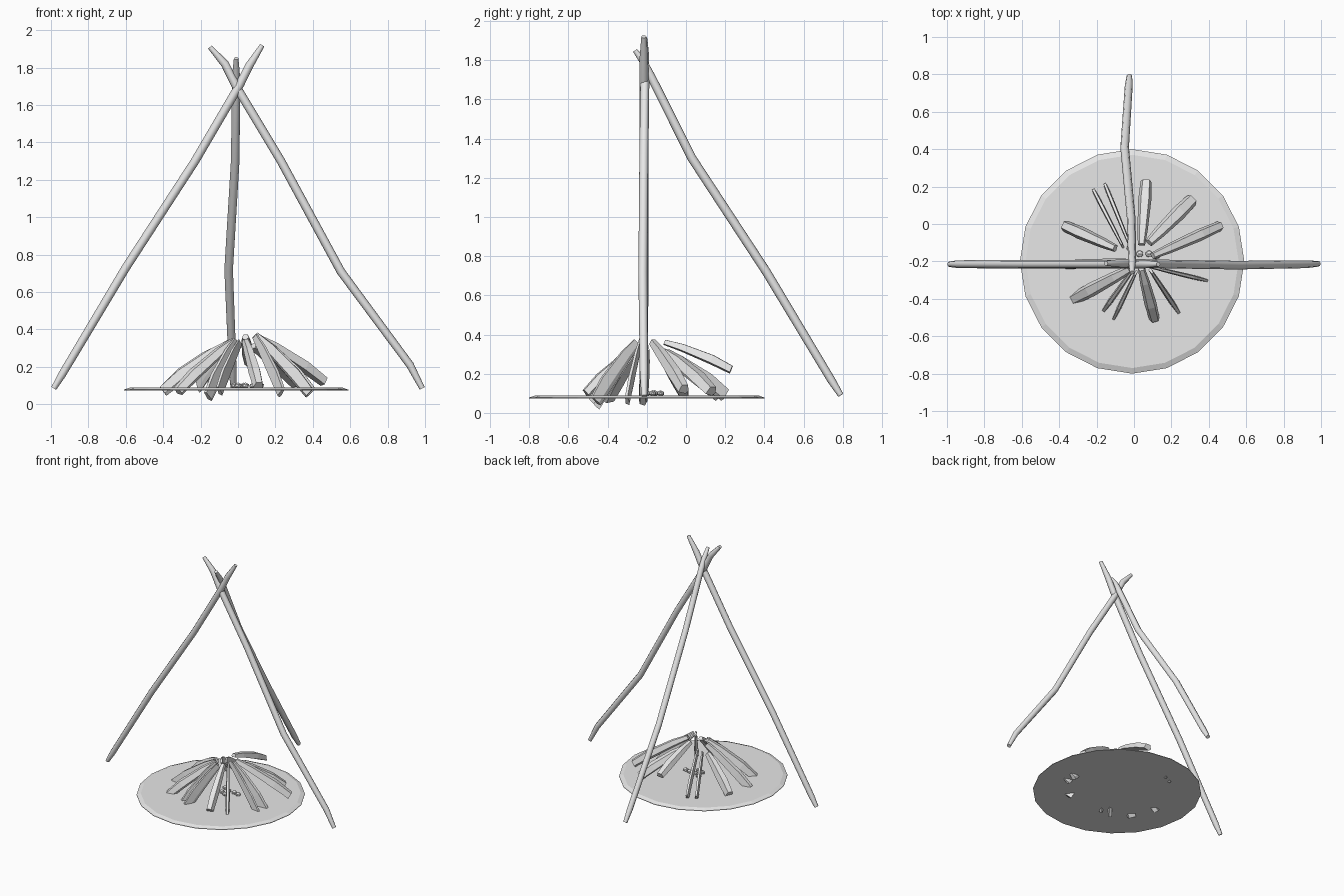
import bpy, bmesh, math
from mathutils import Vector

cube = bpy.data.objects.get("Cube")
if cube:
    bpy.data.objects.remove(cube)

grey = bpy.data.materials.new("plain grey")
grey.use_nodes = True
COLOUR = (0.8, 0.8, 0.8, 1)
grey.diffuse_color = COLOUR
grey.node_tree.nodes["Principled BSDF"].inputs["Base Color"].default_value = COLOUR


def finish(name, bm):
    bmesh.ops.recalc_face_normals(bm, faces=bm.faces)
    mesh = bpy.data.meshes.new(name)
    bm.to_mesh(mesh)
    bm.free()
    mesh.materials.append(grey)
    obj = bpy.data.objects.new(name, mesh)
    bpy.context.collection.objects.link(obj)
    return obj


def loft(name, rings):
    """Skin a row of matching rings and cap both ends."""
    bm = bmesh.new()
    rows = [[bm.verts.new(p) for p in ring] for ring in rings]
    n = len(rows[0])
    for a, b in zip(rows, rows[1:]):
        for i in range(n):
            j = (i + 1) % n
            bm.faces.new((a[i], a[j], b[j], b[i]))
    bm.faces.new(rows[0])
    bm.faces.new(rows[-1])
    return finish(name, bm)


def frame(direction):
    """Sideways and upward axes across a direction."""
    side = direction.cross(Vector((0, 0, 1))).normalized()
    return side, side.cross(direction).normalized()


def pole(name, points, radii, sides=8):
    pts = [Vector(p) for p in points]
    rings = []
    for i, p in enumerate(pts):
        d = (pts[min(i + 1, len(pts) - 1)] - pts[max(i - 1, 0)]).normalized()
        s, u = frame(d)
        angles = [math.tau * k / sides for k in range(sides)]
        rings.append([p + radii[i] * (s * math.cos(a) + u * math.sin(a)) for a in angles])
    obj = loft(name, rings)
    for f in obj.data.polygons:
        f.use_smooth = len(f.vertices) == 4


def log(name, outer, inner, width, height):
    a, b = Vector(outer), Vector(inner)
    s, u = frame((b - a).normalized())
    rings = []
    # Split wood: wedge section, fullest near the foot, slimmer at the tip
    for t, k in ((0, 0.85), (0.3, 1.0), (0.75, 0.8), (1, 0.55)):
        c = a.lerp(b, t) + u * 0.012 * math.sin(math.pi * t)
        w, h = width * k / 2, height * k / 2
        section = ((-w, -h * 0.6), (-w * 0.6, h), (w * 0.6, h), (w, -h * 0.4), (w * 0.5, -h))
        rings.append([c + s * x + u * y for x, y in section])
    loft(name, rings)


# Round ground plate with a sloping rim
loft("ground_plate", [
    [(-0.01 + r * math.cos(math.tau * k / 20), -0.2 + r * math.sin(math.tau * k / 20), z)
     for k in range(20)] for r, z in ((0.6, 0.074), (0.6, 0.078), (0.57, 0.089))])

# Three crossed tripod poles
pole("right_pole", [(-0.985, -0.215, 0.085), (-0.94, -0.215, 0.16), (-0.6, -0.215, 0.73),
                    (-0.23, -0.215, 1.3), (0.01, -0.215, 1.71), (0.06, -0.215, 1.81),
                    (0.13, -0.215, 1.92)], (0.015, 0.021, 0.023, 0.023, 0.023, 0.022, 0.013))
pole("left_pole", [(0.985, -0.213, 0.085), (0.92, -0.215, 0.21), (0.55, -0.22, 0.71),
                   (0.23, -0.215, 1.3), (-0.01, -0.21, 1.7), (-0.07, -0.21, 1.82),
                   (-0.15, -0.21, 1.91)], (0.015, 0.021, 0.023, 0.023, 0.023, 0.022, 0.013))
pole("back_pole", [(-0.025, 0.79, 0.09), (-0.028, 0.74, 0.17), (-0.05, 0.41, 0.72),
                   (-0.015, 0.03, 1.3), (-0.01, -0.17, 1.7), (-0.01, -0.21, 1.78),
                   (-0.01, -0.26, 1.85)], (0.015, 0.021, 0.023, 0.023, 0.022, 0.019, 0.012))

# Ring of leaning firewood: foot, tip, width, height
LOGS = [
    ((-0.37, -0.01, 0.10), (-0.10, -0.13, 0.30), 0.07, 0.06),
    ((-0.21, 0.17, 0.09), (-0.06, -0.12, 0.30), 0.025, 0.08),
    ((-0.15, 0.20, 0.09), (-0.02, -0.12, 0.31), 0.025, 0.08),
    ((0.065, 0.23, 0.22), (0.04, -0.11, 0.36), 0.07, 0.05),
    ((0.31, 0.13, 0.11), (0.08, -0.10, 0.31), 0.08, 0.06),
    ((0.46, -0.01, 0.12), (0.10, -0.17, 0.36), 0.065, 0.06),
    ((0.39, -0.22, 0.06), (0.10, -0.21, 0.36), 0.04, 0.08),
    ((0.38, -0.30, 0.06), (0.09, -0.23, 0.37), 0.025, 0.07),
    ((0.23, -0.46, 0.06), (0.09, -0.25, 0.36), 0.03, 0.08),
    ((0.11, -0.51, 0.10), (0.04, -0.24, 0.34), 0.065, 0.05),
    ((-0.10, -0.49, 0.07), (0.01, -0.26, 0.33), 0.025, 0.08),
    ((-0.16, -0.46, 0.04), (-0.01, -0.25, 0.34), 0.03, 0.08),
    ((-0.32, -0.40, 0.07), (-0.02, -0.24, 0.34), 0.075, 0.06),
    ((-0.40, -0.22, 0.07), (-0.04, -0.20, 0.33), 0.05, 0.07),
]
for n, spec in enumerate(LOGS, 1):
    log(f"firewood_log_{n}", *spec)

# Small embers in the middle
for n, (x, y) in enumerate(((-0.02, -0.13), (0.03, -0.16), (0.08, -0.16),
                            (0.12, -0.17), (0.04, -0.22), (0.0, -0.20)), 1):
    bm = bmesh.new()
    bmesh.ops.create_icosphere(bm, subdivisions=1, radius=0.02)
    for v in bm.verts:
        v.co = Vector((v.co.x * 1.1 + x, v.co.y + y, v.co.z * 0.8 + 0.1))
    finish(f"ember_{n}", bm)
